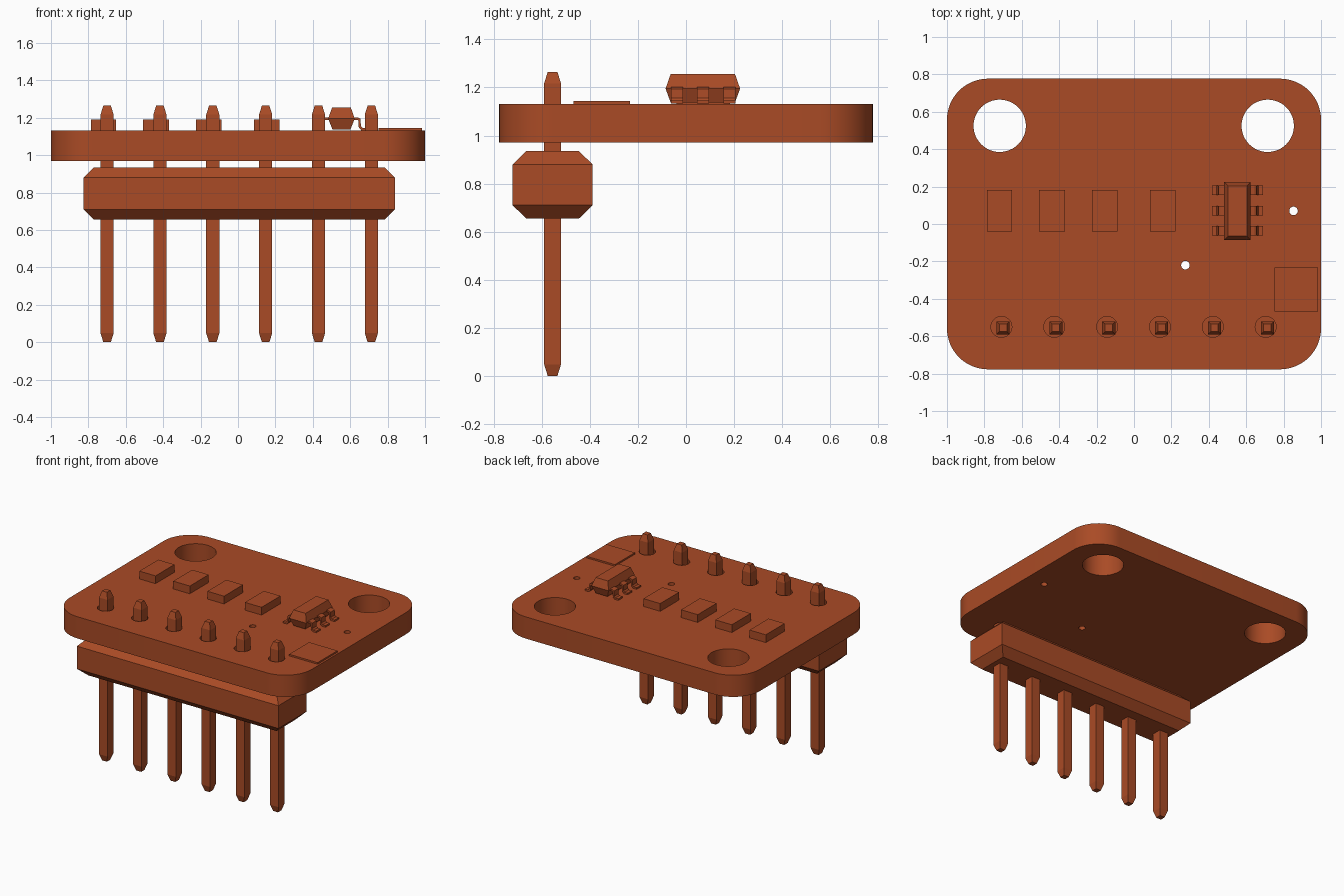
import bpy, bmesh, math

cube = bpy.data.objects.get("Cube")
if cube:
    bpy.data.objects.remove(cube, do_unlink=True)

COLOR = (0.40, 0.07, 0.019, 1)
copper = bpy.data.materials.new("copper_brown")
copper.use_nodes = True
copper.diffuse_color = COLOR
copper.node_tree.nodes["Principled BSDF"].inputs["Base Color"].default_value = COLOR


def add_object(name, bm):
    bmesh.ops.recalc_face_normals(bm, faces=bm.faces)
    mesh = bpy.data.meshes.new(name)
    bm.to_mesh(mesh)
    bm.free()
    mesh.materials.append(copper)
    obj = bpy.data.objects.new(name, mesh)
    bpy.context.collection.objects.link(obj)
    return obj


def stack(name, cx, cy, levels):
    """Solid made of stacked rectangles; each level is (z, half_x, half_y)."""
    bm = bmesh.new()
    rings = [[bm.verts.new((cx + sx * hx, cy + sy * hy, z))
              for sx, sy in ((-1, -1), (1, -1), (1, 1), (-1, 1))]
             for z, hx, hy in levels]
    for low, high in zip(rings, rings[1:]):
        for i in range(4):
            j = (i + 1) % 4
            bm.faces.new((low[i], low[j], high[j], high[i]))
    bm.faces.new(rings[0][::-1])
    bm.faces.new(rings[-1])
    return add_object(name, bm)


def box(name, x0, x1, y0, y1, z0, z1):
    hx, hy = (x1 - x0) / 2, (y1 - y0) / 2
    return stack(name, x0 + hx, y0 + hy, [(z0, hx, hy), (z1, hx, hy)])


def arc(cx, cy, r, start, sweep, n):
    return [(cx + r * math.cos(start + sweep * i / n),
             cy + r * math.sin(start + sweep * i / n)) for i in range(n + 1)]


def circle(cx, cy, r, n):
    return arc(cx, cy, r, 0, 2 * math.pi, n)[:-1]


# Circuit board: rounded outline with holes, filled and extruded
Z0, Z1 = 0.97, 1.132
R = 0.22
outline = []
for k, (sx, sy) in enumerate(((1, 1), (-1, 1), (-1, -1), (1, -1))):
    outline += arc(sx * (1 - R), sy * (0.777 - R), R, k * math.pi / 2, math.pi / 2, 16)
loops = [outline]
loops += [circle(x, 0.525, 0.14, 48) for x in (-0.718, 0.715)]
loops += [circle(x, y, 0.023, 20) for x, y in ((0.275, -0.22), (0.853, 0.07))]
loops += [circle(-0.709 + 0.2826 * i, -0.55, 0.056, 28) for i in range(6)]

curve = bpy.data.curves.new("board_outline", "CURVE")
curve.dimensions = "2D"
curve.fill_mode = "BOTH"
curve.extrude = (Z1 - Z0) / 2
for points in loops:
    spline = curve.splines.new("POLY")
    spline.points.add(len(points) - 1)
    for p, (x, y) in zip(spline.points, points):
        p.co = (x, y, 0, 1)
    spline.use_cyclic_u = True
temp = bpy.data.objects.new("board_outline", curve)
bpy.context.collection.objects.link(temp)
bpy.context.view_layer.update()
filled = temp.to_mesh()
bm = bmesh.new()
bm.from_mesh(filled)
temp.to_mesh_clear()
bpy.data.objects.remove(temp, do_unlink=True)
bmesh.ops.remove_doubles(bm, verts=bm.verts, dist=0.0005)
bmesh.ops.translate(bm, verts=bm.verts, vec=(0, 0, (Z0 + Z1) / 2))
board = add_object("circuit_board", bm)
bpy.ops.object.select_all(action="DESELECT")
board.select_set(True)
bpy.context.view_layer.objects.active = board
bpy.ops.object.shade_smooth_by_angle(angle=math.radians(30))

# Header block with chamfered top and bottom
stack("header_block", 0.007, -0.555,
      [(0.655, 0.777, 0.11), (0.71, 0.832, 0.166), (0.88, 0.832, 0.166), (0.935, 0.777, 0.11)])

# Six header pins with tapered tips
for i in range(6):
    stack(f"header_pin_{i + 1}", -0.7 + 0.2826 * i, -0.555,
          [(0, 0.02, 0.02), (0.048, 0.035, 0.035), (1.217, 0.035, 0.035), (1.265, 0.02, 0.02)])

# Row of small surface-mount components
for i, (x0, x1) in enumerate(((-0.787, -0.653), (-0.507, -0.37), (-0.225, -0.087), (0.085, 0.223))):
    box(f"chip_component_{i + 1}", x0, x1, -0.04, 0.183, Z1 - 0.005, 1.19)

# Thin sensor plate at the board edge
box("thin_plate", 0.75, 0.985, -0.468, -0.233, Z1 - 0.003, 1.144)

# Six-legged package body
CX, CY = 0.553, 0.07
stack("package_body", CX, CY,
      [(1.138, 0.048, 0.134), (1.195, 0.071, 0.155), (1.255, 0.05, 0.134)])

# Bent legs: a gull-wing profile swept across each leg's width
top_path = [(0.06, 1.201), (0.09, 1.201), (0.102, 1.194), (0.104, 1.156), (0.113, 1.145), (0.137, 1.145)]
low_path = [(0.137, 1.133), (0.106, 1.133), (0.092, 1.15), (0.09, 1.186), (0.084, 1.189), (0.06, 1.189)]
for side, label in ((1, "left"), (-1, "right")):
    for i, y in enumerate((-0.037, 0.07, 0.18)):
        bm = bmesh.new()
        face = bm.faces.new([bm.verts.new((CX + side * x, y - 0.025, z))
                             for x, z in top_path + low_path])
        new = bmesh.ops.extrude_face_region(bm, geom=[face])["geom"]
        bmesh.ops.translate(bm, vec=(0, 0.05, 0),
                            verts=[v for v in new if isinstance(v, bmesh.types.BMVert)])
        add_object(f"package_leg_{label}_{i + 1}", bm)
